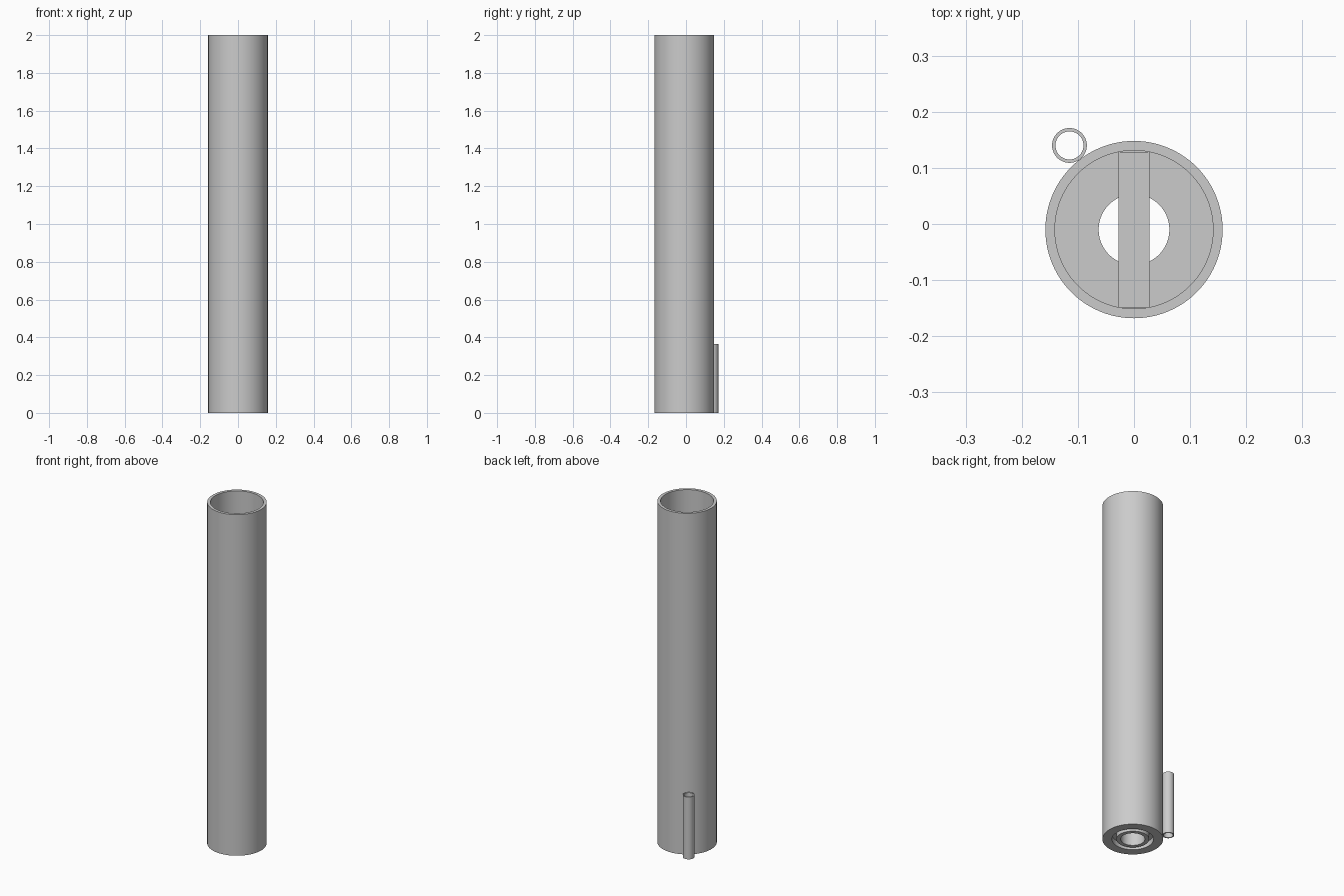
import bpy
import bmesh
import math
from mathutils import Matrix

cube = bpy.data.objects.get("Cube")
if cube:
    bpy.data.objects.remove(cube, do_unlink=True)

grey = bpy.data.materials.new("plain_grey")
grey.use_nodes = True
colour = (0.6, 0.6, 0.6, 1)
grey.diffuse_color = colour
grey.node_tree.nodes["Principled BSDF"].inputs["Base Color"].default_value = colour


def finish(name, bm, location, smooth=True):
    bmesh.ops.recalc_face_normals(bm, faces=bm.faces)
    mesh = bpy.data.meshes.new(name)
    bm.to_mesh(mesh)
    bm.free()
    mesh.materials.append(grey)
    obj = bpy.data.objects.new(name, mesh)
    obj.location = location
    bpy.context.collection.objects.link(obj)
    if smooth:
        bpy.ops.object.select_all(action='DESELECT')
        obj.select_set(True)
        bpy.context.view_layer.objects.active = obj
        bpy.ops.object.shade_smooth_by_angle(angle=math.radians(30))
    return obj


def lathe(name, profile, location, steps=96):
    """Turn a closed (radius, height) profile around the vertical axis."""
    bm = bmesh.new()
    rings = []
    for i in range(steps):
        a = math.tau * i / steps
        rings.append([bm.verts.new((r * math.cos(a), r * math.sin(a), z))
                      for r, z in profile])
    n = len(profile)
    for i in range(steps):
        here, after = rings[i], rings[(i + 1) % steps]
        for j in range(n):
            k = (j + 1) % n
            bm.faces.new((here[j], after[j], after[k], here[k]))
    return finish(name, bm, location)


OUTER, INNER, HOLE = 0.158, 0.141, 0.063
GROOVE_IN, GROOVE_OUT, GROOVE_DEPTH = 0.085, 0.108, 0.03
FLOOR = 0.2
AXIS = (0, -0.01, 0)

# Long open tube with a thick bored floor and a ring groove underneath
lathe("main_tube", [
    (OUTER, 0), (OUTER, 2), (INNER, 2), (INNER, FLOOR),
    (HOLE, FLOOR), (HOLE, 0), (GROOVE_IN, 0), (GROOVE_IN, GROOVE_DEPTH),
    (GROOVE_OUT, GROOVE_DEPTH), (GROOVE_OUT, 0)], AXIS)

# Small guide tube touching the back of the main tube
lathe("guide_tube", [(0.031, 0), (0.031, 0.365), (0.025, 0.365), (0.025, 0)],
      (-0.115, 0.14, 0), 48)

# Flat bar across the floor opening
bm = bmesh.new()
bmesh.ops.create_cube(bm, size=1, matrix=Matrix.Diagonal((0.056, 0.277, 0.02, 1)))
finish("cross_bar", bm, (0, AXIS[1], FLOOR + 0.01), smooth=False)
